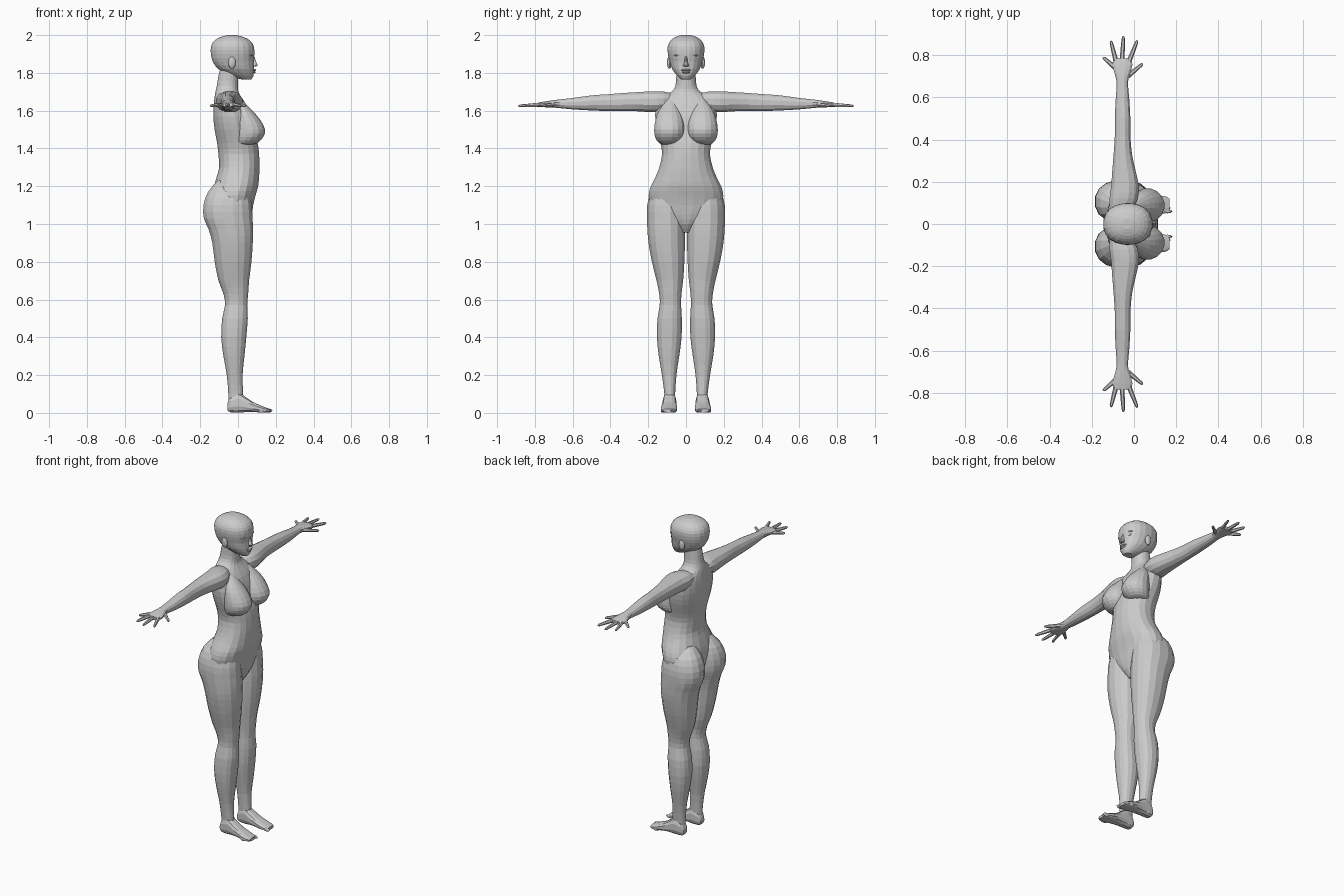
import bpy, bmesh
from math import cos, sin, pi
from mathutils import Vector


def spline(rings, steps):
    """Insert Catmull-Rom rings between the given ones."""
    out = []
    for i in range(len(rings) - 1):
        p = [rings[max(0, min(len(rings) - 1, i + k))] for k in (-1, 0, 1, 2)]
        for s in range(steps):
            t = s / steps
            out.append([0.5 * (2 * b + (c - a) * t + (2 * a - 5 * b + 4 * c - d) * t * t
                               + (3 * b - a - 3 * c + d) * t ** 3) for a, b, c, d in zip(*p)])
    return out + [list(rings[-1])]


def power(v, e):
    return abs(v) ** e * (1 if v >= 0 else -1)


def skin(name, loops):
    """Join loops of points into a closed skin."""
    bm = bmesh.new()
    vs = [[bm.verts.new(p) for p in loop] for loop in loops]
    n = len(vs[0])
    for a, b in zip(vs, vs[1:]):
        for i in range(n):
            bm.faces.new((a[i], a[(i + 1) % n], b[(i + 1) % n], b[i]))
    bm.faces.new(vs[0])
    bm.faces.new(vs[-1])
    bmesh.ops.recalc_face_normals(bm, faces=bm.faces)
    me = bpy.data.meshes.new(name)
    bm.to_mesh(me)
    bm.free()
    ob = bpy.data.objects.new(name, me)
    bpy.context.collection.objects.link(ob)
    return ob


def loft(name, axis, rings, side=1, n=16, steps=2, e=0.9):
    """Rings are (position on axis, low, high, low, high) over the other two axes."""
    loops = []
    for p, a0, a1, b0, b1 in spline(rings, steps):
        loop = []
        for i in range(n):
            t = 2 * pi * (i + 0.5) / n
            a = (a0 + a1) / 2 + (a1 - a0) / 2 * power(cos(t), e)
            b = (b0 + b1) / 2 + (b1 - b0) / 2 * power(sin(t), e)
            x, y, z = {'x': (p, a, b), 'y': (a, p, b), 'z': (a, b, p)}[axis]
            loop.append((x, y * side, z))
        loops.append(loop)
    return skin(name, loops)


def finger(start, end, r0, r1, side):
    """Tapered six-sided finger with a rounded tip."""
    a, b = Vector(start), Vector(end)
    d = (b - a).normalized()
    u = d.cross(Vector((0, 0, 1))).normalized()
    w = u.cross(d)
    loops = []
    for f, r in ((0, r0), (0.5, (r0 + r1) / 2), (0.9, r1), (1, r1 * 0.4)):
        pts = [a.lerp(b, f) + (u * cos(k * pi / 3) + w * sin(k * pi / 3)) * r for k in range(6)]
        loops.append([(p.x, p.y * side, p.z) for p in pts])
    return skin("finger", loops)


def blob(name, loc, size, seg=12):
    bm = bmesh.new()
    bmesh.ops.create_uvsphere(bm, u_segments=seg, v_segments=8, radius=1)
    for v in bm.verts:
        v.co = Vector([l + c * s for l, c, s in zip(loc, v.co, size)])
    me = bpy.data.meshes.new(name)
    bm.to_mesh(me)
    bm.free()
    ob = bpy.data.objects.new(name, me)
    bpy.context.collection.objects.link(ob)
    return ob


def fuse(base, parts):
    """Boolean-union the parts into the base and remove them."""
    for part in parts:
        m = base.modifiers.new("union", 'BOOLEAN')
        m.operation, m.solver, m.object = 'UNION', 'EXACT', part
    bpy.context.view_layer.update()
    me = bpy.data.meshes.new_from_object(base.evaluated_get(bpy.context.evaluated_depsgraph_get()))
    base.modifiers.clear()
    base.data = me
    for part in parts:
        bpy.data.objects.remove(part)


# Torso with neck: z, back, front, left, right
torso_profile = [
    (.955, -.06, .03, .03), (1.0, -.10, .06, .07), (1.05, -.12, .074, .14), (1.1, -.13, .082, .187),
    (1.15, -.135, .094, .2), (1.2, -.128, .108, .188), (1.25, -.114, .113, .163), (1.3, -.101, .115, .143),
    (1.37, -.105, .113, .128), (1.43, -.112, .105, .137), (1.5, -.125, .085, .155), (1.57, -.132, .068, .165),
    (1.63, -.13, .045, .158), (1.67, -.125, .02, .125), (1.70, -.12, .003, .078), (1.73, -.113, .0, .057),
    (1.78, -.105, .0, .052), (1.84, -.09, .0, .05)]
body = loft("body", 'z', [(z, b, f, -w, w) for z, b, f, w in torso_profile], n=20)

parts = []
for s in (1, -1):
    # Breast
    parts.append(loft("breast", 'z', [
        (1.66, -.02, .015, .06, .10), (1.60, -.02, .078, .03, .145), (1.55, -.02, .12, .012, .163),
        (1.5, -.02, .145, .006, .17), (1.46, -.02, .135, .012, .165), (1.43, -.02, .105, .035, .145),
        (1.42, -.01, .07, .06, .12)], s, e=1))
    # Leg with buttock
    parts.append(loft("leg", 'z', [
        (1.23, -.11, .03, .045, .13), (1.17, -.16, .06, .012, .185), (1.1, -.185, .075, .004, .207),
        (1.03, -.183, .079, .003, .209), (.97, -.157, .082, .003, .206), (.9, -.138, .08, .004, .2),
        (.8, -.125, .073, .007, .182), (.7, -.105, .06, .014, .157), (.63, -.078, .055, .023, .143),
        (.57, -.07, .05, .025, .14), (.5, -.085, .053, .021, .152), (.4, -.09, .045, .022, .155),
        (.3, -.078, .035, .035, .145), (.2, -.06, .025, .05, .128), (.1, -.052, .028, .057, .115),
        (.04, -.05, .03, .06, .112)], s))
    # Foot and toes
    parts.append(loft("foot", 'x', [
        (-.056, .068, .105, .015, .05), (-.04, .056, .118, .002, .085), (0, .052, .122, .0, .11),
        (.04, .05, .125, .003, .085), (.08, .048, .13, .005, .058), (.12, .046, .134, .001, .04),
        (.15, .05, .132, .001, .028), (.168, .055, .12, .003, .022)], s, n=12, e=.75))
    for k in range(5):
        parts.append(blob("toe", (.158 - .008 * k, s * (.06 + .016 * k), .012), (.024, .0095, .011), 8))
    # Arm and palm
    parts.append(loft("arm", 'y', [
        (.06, -.115, -.01, 1.62, 1.69), (.12, -.118, .02, 1.595, 1.703), (.18, -.11, .025, 1.59, 1.704),
        (.25, -.105, .01, 1.595, 1.70), (.33, -.098, -.008, 1.597, 1.695), (.42, -.092, -.016, 1.597, 1.688),
        (.5, -.092, -.016, 1.6, 1.682), (.6, -.087, -.022, 1.606, 1.668), (.67, -.083, -.028, 1.613, 1.66),
        (.71, -.092, -.018, 1.616, 1.655), (.755, -.104, -.006, 1.618, 1.648),
        (.785, -.095, -.012, 1.62, 1.642)], s, n=12))
    # Fingers and thumb
    for x0, y0, x1, y1 in ((-.088, .74, -.147, .79), (-.085, .77, -.11, .868), (-.057, .77, -.05, .89),
                           (-.024, .77, .016, .87), (-.03, .7, .042, .76)):
        parts.append(finger((x0, y0, 1.632), (x1, y1, 1.625), .012, .008, s))
fuse(body, parts)

# Head
head_profile = [
    (1.765, .02, .07, .024), (1.785, -.045, .083, .047), (1.82, -.105, .085, .074), (1.86, -.135, .084, .087),
    (1.9, -.145, .088, .097), (1.94, -.144, .085, .098), (1.97, -.127, .066, .083), (1.99, -.093, .03, .057),
    (2.0, -.055, -.01, .025)]
head = loft("head", 'z', [(z, b, f, -w, w) for z, b, f, w in head_profile], n=20)

# Face details
nose = loft("nose", 'z', [
    (1.888, .06, .089, -.008, .008), (1.86, .06, .096, -.009, .009), (1.843, .06, .106, -.016, .016),
    (1.834, .06, .098, -.015, .015)], n=8)
face = [nose, blob("upper_lip", (.08, 0, 1.815), (.015, .026, .007)),
        blob("lower_lip", (.078, 0, 1.804), (.015, .022, .008))]
for s in (1, -1):
    face += [blob("eye", (.063, s * .037, 1.873), (.014, .019, .01)),
             blob("brow", (.066, s * .038, 1.893), (.013, .026, .005)),
             blob("ear", (-.032, s * .088, 1.855), (.02, .013, .033))]
fuse(head, face)
